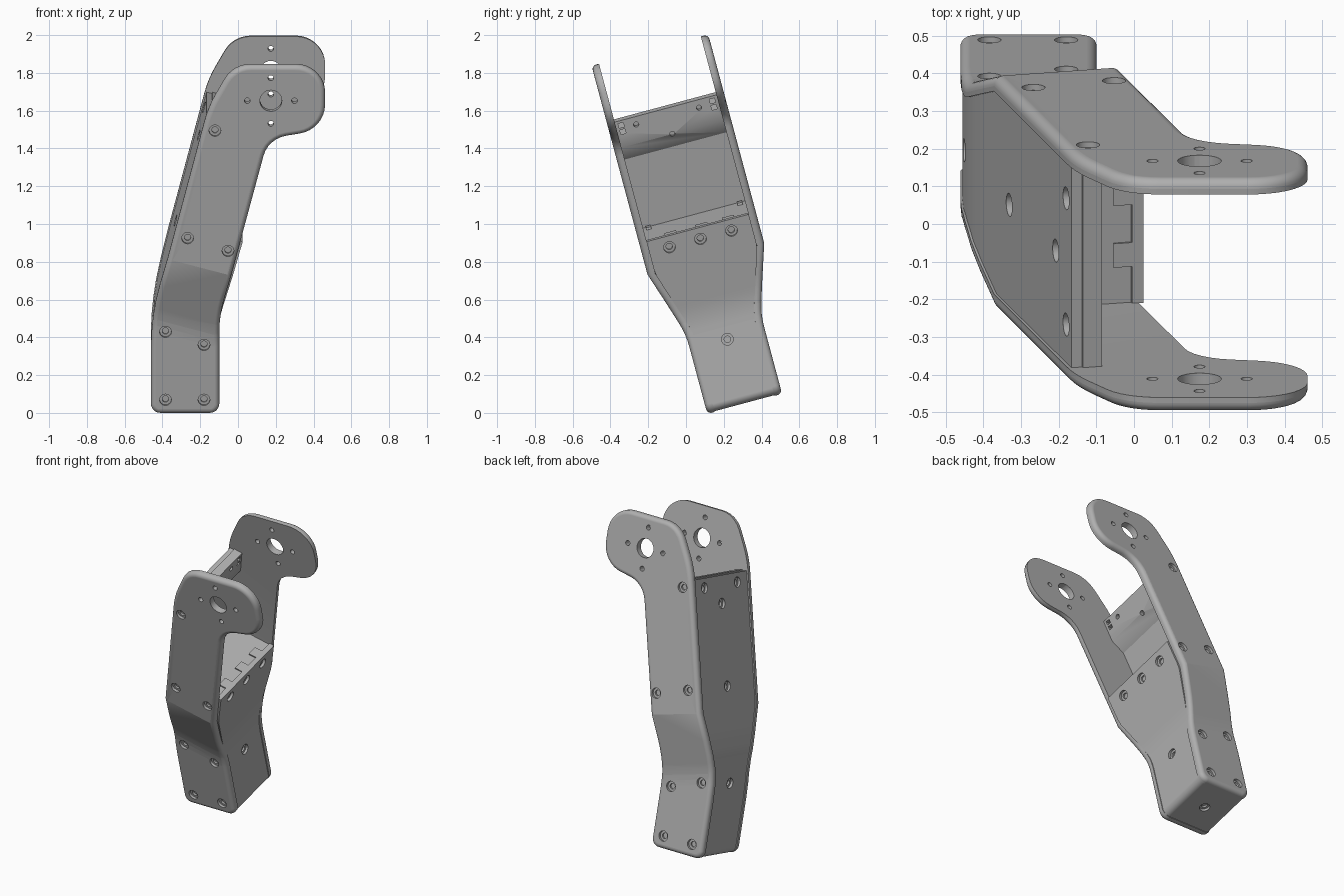
import bpy, bmesh, math
from mathutils import Vector, Matrix

if "Cube" in bpy.data.objects:
    bpy.data.objects.remove(bpy.data.objects["Cube"])

# Limb is built upright (x, depth, height), then leaned forward
HALF, THICK, PINCH = 0.320, 0.041, 0.115
LEAN = Matrix.Translation((0, 0.302, 0.0805)) @ Matrix.Rotation(math.radians(15), 4, 'X')
TILT = math.radians(15)

grey = bpy.data.materials.new("plain_grey")
grey.use_nodes = True
grey.diffuse_color = (0.43, 0.43, 0.43, 1)
grey.node_tree.nodes["Principled BSDF"].inputs["Base Color"].default_value = (0.43, 0.43, 0.43, 1)


def finish(name, bm, cutter=None, shell=0):
    """Turn a bmesh into a shaded object, with optional thickness and cut holes."""
    bm.transform(LEAN)
    mesh = bpy.data.meshes.new(name)
    bm.to_mesh(mesh)
    bm.free()
    ob = bpy.data.objects.new(name, mesh)
    bpy.context.collection.objects.link(ob)
    mesh.materials.append(grey)
    bpy.ops.object.select_all(action='DESELECT')
    ob.select_set(True)
    bpy.context.view_layer.objects.active = ob
    if shell:
        mod = ob.modifiers.new("thickness", 'SOLIDIFY')
        mod.thickness, mod.offset = shell, -1
        bpy.ops.object.modifier_apply(modifier=mod.name)
    if cutter:
        mod = ob.modifiers.new("holes", 'BOOLEAN')
        mod.operation, mod.solver, mod.object = 'DIFFERENCE', 'EXACT', cutter
        bpy.ops.object.modifier_apply(modifier=mod.name)
        bpy.data.objects.remove(cutter)
    bpy.ops.object.shade_smooth_by_angle(angle=math.radians(15.5))
    mod = ob.modifiers.new("flat_shading", 'WEIGHTED_NORMAL')
    mod.keep_sharp = True
    return ob


def fillet(points, closed=True):
    """Round the corners of a polyline given as (x, height, radius)."""
    out, n = [], len(points)
    for i, (x, w, r) in enumerate(points):
        p = Vector((x, w))
        if not closed and i in (0, n - 1):
            out.append(p)
            continue
        a = (Vector(points[i - 1][:2]) - p).normalized()
        b = (Vector(points[(i + 1) % n][:2]) - p).normalized()
        ang = a.angle(b)
        turn = math.pi - ang
        c = p + (a + b).normalized() * r / math.sin(ang / 2)
        s, e = (p + v * r / math.tan(ang / 2) - c for v in (a, b))
        steps = max(4, math.ceil(turn / math.radians(11)))
        for k in range(steps + 1):
            t = turn * k / steps
            out.append(c + (s * math.sin(turn - t) + e * math.sin(t)) / math.sin(turn))
    return out


# The fold runs from a soft lower bend to a crisp upper crease
FOLD_LOW, FOLD_SPAN, FOLD_SLOPE, SOFT = 0.30, 0.445, 0.27, 0.3


def inset(x, w):
    """How far the side plates step inward at a given place."""
    t = min(1, max(0, (w + FOLD_SLOPE * x - FOLD_LOW) / FOLD_SPAN))
    eased = t * t / (2 * SOFT) if t < SOFT else t - SOFT / 2
    return PINCH * (1 - eased / (1 - SOFT / 2))


def lathe(bm, profile, pos, direction):
    """Spin (radius, height) points about an axis through pos."""
    m = Matrix.Translation(pos) @ Vector(direction).to_track_quat('Z', 'Y').to_matrix().to_4x4()
    vs = [bm.verts.new(m @ Vector((r, 0, h))) for r, h in profile]
    es = [bm.edges.new(pair) for pair in zip(vs, vs[1:])]
    bmesh.ops.spin(bm, geom=vs + es, cent=m.translation, axis=m.to_3x3() @ Vector((0, 0, 1)),
                   angle=2 * math.pi, steps=28, use_merge=False)


def screw_hole(bm, pos, direction):
    lathe(bm, [(0, .03), (.031, .03), (.031, -.016), (.017, -.016), (.017, -.028), (0, -.028)],
          pos, direction)


def round_hole(bm, pos, direction, r, depth):
    lathe(bm, [(0, depth), (r, depth), (r, -depth), (0, -depth)], pos, direction)


def prism(bm, points, y0, y1):
    """Extrude an (x, height) outline along the depth axis."""
    f = bm.faces.new([bm.verts.new((x, y0, w)) for x, w in points])
    ext = bmesh.ops.extrude_face_region(bm, geom=[f], use_keep_orig=True)
    bmesh.ops.translate(bm, vec=(0, y1 - y0, 0),
                        verts=[g for g in ext['geom'] if isinstance(g, bmesh.types.BMVert)])
    bmesh.ops.recalc_face_normals(bm, faces=bm.faces)


def make_cutter(bm):
    bmesh.ops.remove_doubles(bm, verts=bm.verts, dist=1e-5)
    bmesh.ops.recalc_face_normals(bm, faces=bm.faces)
    ob = finish("hole_cutter", bm)
    ob.hide_render = True
    return ob


# Side plates: hooked outline, folded inward near the foot
OUTLINE = fillet([(-.461, -.034, .05), (-.099, -.034, .05), (-.099, .51, .8), (.160, 1.50, .15),
                  (.461, 1.55, .16), (.461, 1.905, .155), (-.025, 1.905, .16),
                  (-.158, 1.67, .6), (-.461, .50, 1.5)])
SCREWS = [(-.122, 1.549), (-.267, .96), (-.053, .89), (-.384, .416), (-.18, .344),
          (-.384, .043), (-.18, .043)]
HUB = Vector((.174, 1.713))


def side_plate(name, s):
    bm = bmesh.new()
    bm.faces.new([bm.verts.new((p.x, 0, p.y)) for p in OUTLINE])
    for t in (0, SOFT / 4, SOFT / 2, SOFT * 3 / 4, SOFT, 1):
        bmesh.ops.bisect_plane(bm, geom=bm.verts[:] + bm.edges[:] + bm.faces[:],
                               plane_co=(0, 0, FOLD_LOW + FOLD_SPAN * t),
                               plane_no=(FOLD_SLOPE, 0, 1))
    for v in bm.verts:
        v.co.y = s * (HALF - inset(v.co.x, v.co.z))
    ext = bmesh.ops.extrude_face_region(bm, geom=bm.faces[:], use_keep_orig=True)
    bmesh.ops.translate(bm, vec=(0, -s * THICK, 0),
                        verts=[g for g in ext['geom'] if isinstance(g, bmesh.types.BMVert)])
    bmesh.ops.recalc_face_normals(bm, faces=bm.faces)
    bm.normal_update()
    rim = []
    for e in bm.edges:
        d = sorted(f.normal.y * s for f in e.link_faces)
        if d[1] > .8 and abs(d[0]) < .5:
            rim.append(e)
    bmesh.ops.bevel(bm, geom=rim, offset=.026, segments=7, profile=.5, affect='EDGES',
                    clamp_overlap=False)
    cut = bmesh.new()
    for x, w in SCREWS:
        screw_hole(cut, (x, s * (HALF - inset(x, w)), w), (0, s, 0))
    round_hole(cut, (HUB.x, s * HALF, HUB.y), (0, s, 0), .058, .1)
    for dx, dw in ((.125, 0), (-.125, 0), (0, .125), (0, -.125)):
        round_hole(cut, (HUB.x + dx, s * HALF, HUB.y + dw), (0, s, 0), .015, .1)
    finish(name, bm, make_cutter(cut))


side_plate("front_plate", -1)
side_plate("back_plate", 1)

# Wrapped cover: tall panel, foot and short panel in one folded sheet
path = fillet([(-.166, 1.60, 0), (-.455, .50, 1.5), (-.455, -.030, .04), (-.104, -.030, .04),
               (-.104, .47, .6), (.025, .93, 0)], closed=False)
bm = bmesh.new()
rows = []
for a, b in zip(path, path[1:] + [None]):
    steps = 1 if b is None else max(1, math.ceil((b - a).length / .04))
    for k in range(steps):
        p = a if b is None else a.lerp(b, k / steps)
        h = HALF - THICK - inset(p.x, p.y) + .001
        rows.append([bm.verts.new((p.x, y, p.y)) for y in (-h, h)])
for (a0, a1), (b0, b1) in zip(rows, rows[1:]):
    bm.faces.new((a0, a1, b1, b0))
cut = bmesh.new()
left_dir = (-math.cos(TILT), 0, math.sin(TILT))
right_dir = (math.cos(TILT), 0, -math.sin(TILT))
for w, y in ((1.545, -.175), (1.545, .172), (1.44, 0), (.97, 0)):
    screw_hole(cut, (-.166 - .263 * (1.60 - w), y, w), left_dir)
for y in (-.17, 0, .17):
    screw_hole(cut, (.008, y, .87), right_dir)
screw_hole(cut, (-.452, 0, .41), (-1, 0, 0))
screw_hole(cut, (-.103, 0, .32), (1, 0, 0))
screw_hole(cut, (-.28, 0, -.030), (0, 0, -1))
finish("wrapped_cover", bm, make_cutter(cut), shell=.031)

# Upper crossbar with sockets in its open face
bm = bmesh.new()
prism(bm, [(-.136, 1.60), (-.085, 1.585), (-.12, 1.445), (-.192, 1.38)], -.28, .28)
cut = bmesh.new()
for s in (-1, 1):
    round_hole(cut, (-.095, s * .172, 1.543), right_dir, .014, .03)
    for w in (1.525, 1.56):
        prism(cut, [(-.12, w - .012), (-.05, w - .012), (-.05, w + .012), (-.12, w + .012)],
              s * .25 - .014, s * .25 + .014)
round_hole(cut, (-.12, 0, 1.445), right_dir, .014, .03)
finish("upper_crossbar", bm, make_cutter(cut))


# Sloping shelf that closes the lower box, square to the panels
def shelf_block(name, x0, x1, low, high, y0, y1):
    bm = bmesh.new()
    prism(bm, [(x, .926 - math.tan(TILT) * x + d)
               for x, d in ((x0, low), (x1, low), (x1, high), (x0, high))], y0, y1)
    finish(name, bm)


shelf_block("box_shelf", -.298, -.003, -.035, 0, -.28, .28)
for y in (-.146, .024, .17):
    shelf_block("locating_tab", -.055, -.004, -.01, .008, y - .033, y + .033)
for y in (-.25, .25):
    shelf_block("shelf_cleat", -.27, -.235, -.01, .012, y - .014, y + .014)
